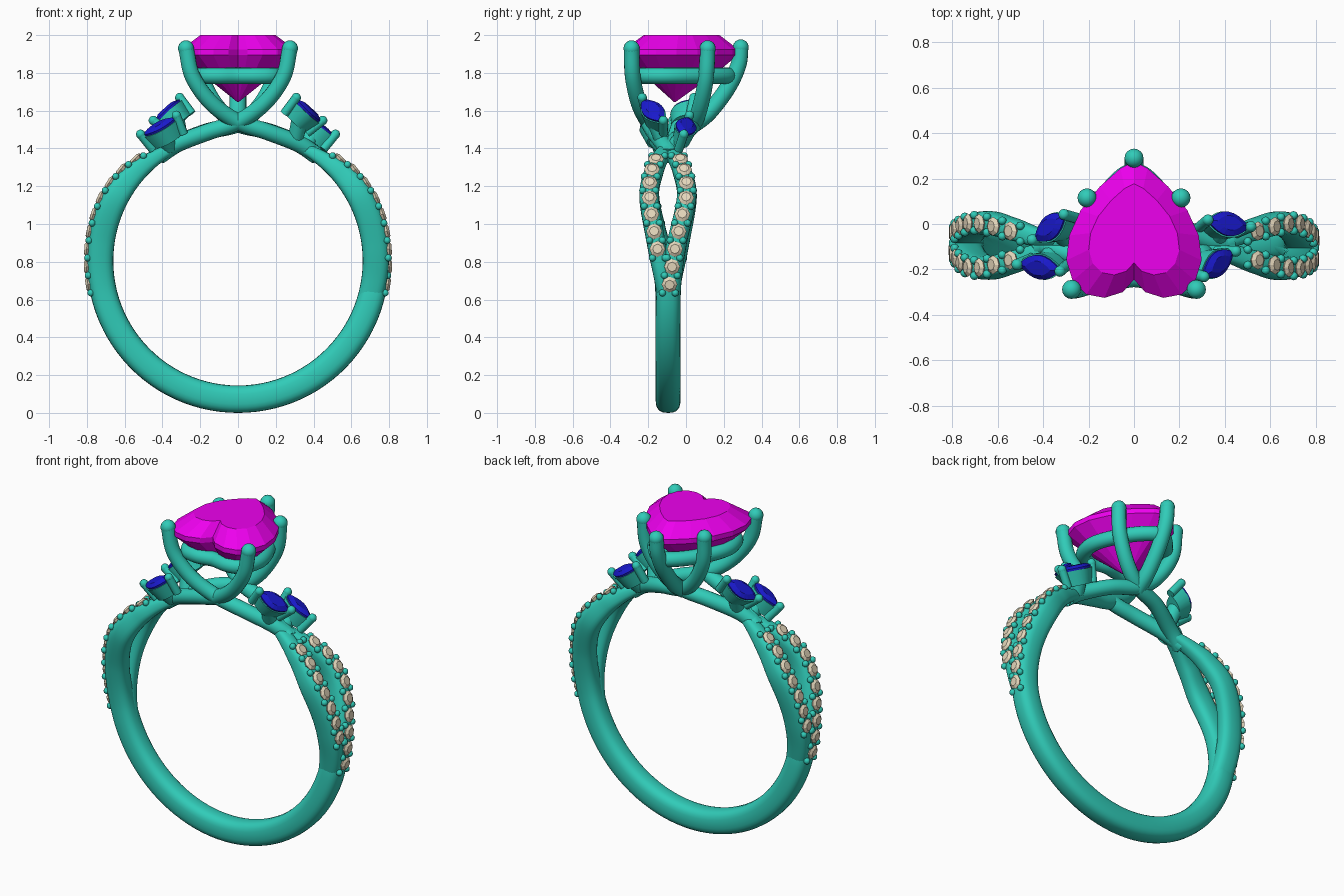
import bpy, bmesh, math
from mathutils import Vector, Matrix

if "Cube" in bpy.data.objects:
    bpy.data.objects.remove(bpy.data.objects["Cube"])

CY, CZ, R_IN = -0.095, 0.805, 0.66          # ring centre and inner radius


def material(name, rgb):
    m = bpy.data.materials.new(name)
    m.diffuse_color = (*rgb, 1)
    m.use_nodes = True
    m.node_tree.nodes["Principled BSDF"].inputs["Base Color"].default_value = m.diffuse_color
    return m


METAL = material("green_metal", (0.03, 0.60, 0.48))
PINK = material("magenta_gem", (0.85, 0.0, 0.85))
BLUE = material("blue_gem", (0.01, 0.01, 0.62))
TAN = material("tan_gem", (0.78, 0.68, 0.50))


def finish(name, bm, mat, smooth=True):
    bmesh.ops.recalc_face_normals(bm, faces=bm.faces[:])
    me = bpy.data.meshes.new(name)
    bm.to_mesh(me)
    bm.free()
    me.materials.append(mat)
    ob = bpy.data.objects.new(name, me)
    bpy.context.collection.objects.link(ob)
    if smooth:
        bpy.ops.object.select_all(action='DESELECT')
        ob.select_set(True)
        bpy.context.view_layer.objects.active = ob
        bpy.ops.object.shade_smooth_by_angle(angle=math.radians(40))
    return ob


def loft(bm, layers, closed=False):
    """Skin a stack of equal-length point loops."""
    rings = [[bm.verts.new(p) for p in layer] for layer in layers]
    pairs = list(zip(rings, rings[1:])) + ([(rings[-1], rings[0])] if closed else [])
    for a, b in pairs:
        for i in range(len(a)):
            j = (i + 1) % len(a)
            bm.faces.new((a[i], a[j], b[j], b[i]))
    if not closed:
        bm.faces.new(rings[0])
        bm.faces.new(rings[-1])


def smooth_path(keys, steps=8, closed=False):
    """Catmull-Rom curve through the keys (any dimension)."""
    k = [Vector(p) for p in keys]
    k = [k[-1]] + k + k[:2] if closed else [2 * k[0] - k[1]] + k + [2 * k[-1] - k[-2]]
    out = []
    for p0, p1, p2, p3 in zip(k, k[1:], k[2:], k[3:]):
        for s in range(steps):
            t = s / steps
            out.append(0.5 * (2 * p1 + (p2 - p0) * t + (2 * p0 - 5 * p1 + 4 * p2 - p3) * t * t
                              + (3 * p1 - p0 - 3 * p2 + p3) * t ** 3))
    return out if closed else out + [k[-2]]


def tube(bm, pts, r0, r1, closed=False, sides=16):
    """Round tube with linear taper."""
    n, layers, u = len(pts), [], Vector((0.31, 0.9, 0.2))
    for i, p in enumerate(pts):
        a, b = (pts[i - 1], pts[(i + 1) % n]) if closed else (pts[max(i - 1, 0)], pts[min(i + 1, n - 1)])
        t = (b - a).normalized()
        u = Vector((0, 0, 1)) if closed else (u - t * u.dot(t)).normalized()
        v, r = t.cross(u), r0 + (r1 - r0) * i / (n - 1)
        layers.append([p + r * (u * math.cos(q) + v * math.sin(q))
                       for q in (2 * math.pi * s / sides for s in range(sides))])
    loft(bm, layers, closed)


def ball(bm, p, r, seg=14):
    bmesh.ops.create_uvsphere(bm, u_segments=seg, v_segments=seg // 2 + 1, radius=r,
                              matrix=Matrix.Translation(p))


# ---- shank: keys are (angle from horizontal, y offset, half width, outer radius)
main = smooth_path([(-90, 0, .066, .805), (-55, 0, .066, .805), (-22, 0, .066, .802), (-8, .01, .062, .80),
                    (7, .045, .054, .80), (27, .098, .052, .80), (41, .075, .050, .775),
                    (50, .045, .046, .745), (61, 0, .042, .715)], 10)
short = smooth_path([(-22, .0, .040, .78), (-8, .025, .048, .795), (6, .06, .050, .80), (27, .10, .052, .80),
                     (41, .075, .050, .775), (50, .045, .046, .745), (61, 0, .042, .715)], 10)


def frame(key, side, sign):
    a = math.radians(key[0])
    return Vector((side * math.cos(a), 0, math.sin(a))), CY + side * sign * key[1]


def section(key, side, sign, sides=24):
    rad, y = frame(key, side, sign)
    mid, half = (R_IN + key[3]) / 2, (key[3] - R_IN) / 2
    pw = lambda c: math.copysign(abs(c) ** 0.75, c)
    return [Vector((0, y, CZ)) + rad * (mid + half * pw(math.cos(q))) + Vector((0, key[2] * pw(math.sin(q)), 0))
            for q in (2 * math.pi * s / sides for s in range(sides))]


bm = bmesh.new()
loft(bm, [section(k, -1, 1) for k in reversed(main)] + [section(k, 1, 1) for k in main[1:]])
finish("band", bm, METAL)
for side, label in ((1, "right"), (-1, "left")):
    bm = bmesh.new()
    loft(bm, [section(k, side, -1) for k in short])
    finish(label + "_split_strand", bm, METAL)

# ---- pave stones and their beads along both strands of each shoulder
gems, beads = bmesh.new(), bmesh.new()
for side in (1, -1):
    for keys, sign, count in ((main, 1, 9), (short, -1, 7)):
        for i in range(2 * count + 1):
            ang = 48 - 3.35 * i
            key = min(keys, key=lambda k: abs(k[0] - ang)).copy()
            key[0] = ang
            rad, y = frame(key, side, sign)
            p = Vector((0, y, CZ)) + rad * key[3]
            tan = Vector((-rad.z, 0, rad.x))
            if i % 2:
                loft(gems, [[p + rad * h + r * (tan * math.cos(q) + Vector((0, math.sin(q), 0)))
                             for q in (math.pi / 4 * s for s in range(8))]
                            for r, h in ((.02, -.03), (.042, .004), (.025, .016))])
            else:
                for d in (-.034, .034):
                    ball(beads, p + Vector((0, d, 0)) - rad * .003, .019, 10)
finish("pave_stones", gems, TAN, False)
finish("pave_beads", beads, METAL)

# ---- centre heart stone
half = [(0, -.245), (.05, -.30), (.13, -.325), (.21, -.31), (.27, -.25), (.298, -.16),
        (.285, -.05), (.235, .06), (.15, .165), (.06, .245), (0, .275)]
heart = half + [(-x, y) for x, y in half[-2:0:-1]]
bm = bmesh.new()
loft(bm, [[Vector((x * s, cy + (y - cy) * s, z)) for x, y in heart]
          for z, s, cy in ((2.0, .67, -.02), (1.925, 1, 0), (1.895, 1, 0), (1.80, .66, -.06), (1.645, .01, -.06))])
finish("heart_stone", bm, PINK, False)

# ---- gallery rail beneath the heart
rail = [(0, -.235), (.1, -.25), (.18, -.225), (.218, -.13), (.205, -.03), (.14, .10), (.06, .195), (0, .225)]
rail += [(-x, y) for x, y in rail[-2:0:-1]]
bm = bmesh.new()
tube(bm, smooth_path([(x, y, 1.785) for x, y in rail], 5, True), .043, .043, True)
finish("gallery_rail", bm, METAL)

# ---- prongs: each grows from the opposite shoulder and crosses at the middle
front = [(.42, -.08, 1.36), (.32, -.12, 1.425), (.15, -.17, 1.49), (0, -.20, 1.54), (-.14, -.25, 1.64),
         (-.24, -.282, 1.78), (-.275, -.288, 1.93)]
back = [(.42, -.10, 1.36), (.32, -.07, 1.425), (.16, 0, 1.49), (0, .04, 1.53), (-.11, .075, 1.62),
        (-.19, .105, 1.77), (-.207, .115, 1.93)]
tip = [(0, .03, 1.52), (0, .12, 1.59), (0, .22, 1.72), (0, .277, 1.84), (0, .29, 1.935)]
for name, keys, sides in (("front", front, (1, -1)), ("back", back, (1, -1)), ("tip", tip, (1,))):
    for m in sides:
        pts = smooth_path([(x * m, y, z) for x, y, z in keys])
        bm = bmesh.new()
        tube(bm, pts, .046, .041)
        ball(bm, pts[-1], .0425, 16)
        finish(name + "_prong_" + ("a" if m == 1 else "b"), bm, METAL)

# ---- marquise side stones, turned half round for the other shoulder
ts = [-1 + i / 4 for i in range(9)]
leaf = [(t * .105, .056 * (1 - t * t)) for t in ts] + [(t * .105, -.056 * (1 - t * t)) for t in ts[-2:0:-1]]
turn = Matrix.Translation((0, CY, 0)) @ Matrix.Rotation(math.pi, 4, 'Z') @ Matrix.Translation((0, -CY, 0))
for label, pos, axis, normal, foot in (
        ("upper", (.37, -.175, 1.60), (.15, .12, -.13), (.6, -.12, .7), (.30, -.12, 1.43)),
        ("lower", (.415, .0, 1.515), (.19, -.03, -.10), (.38, .28, .85), (.36, -.07, 1.40))):
    a = Vector(axis).normalized()
    n = Vector(normal)
    n = (n - a * n.dot(a)).normalized()
    b = n.cross(a)
    for side, turned in (("right", Matrix.Identity(4)), ("left", turn)):
        at = lambda x, y, h: turned @ (Vector(pos) + a * x + b * y + n * h)
        ring = lambda s, h: [at(x * s, y * s, h) for x, y in leaf]
        bm = bmesh.new()
        loft(bm, [ring(.9, -.03), ring(1, .004), ring(.6, .02)])
        finish(f"{side}_{label}_marquise", bm, BLUE, False)
        bm = bmesh.new()
        loft(bm, [ring(.82, -.095), ring(1.08, -.008), ring(.95, -.008), ring(.85, -.03)])
        tube(bm, [at(0, 0, -.06), turned @ Vector(foot)], .045, .04)
        for e in (-.108, .108):
            tube(bm, [at(e * .85, 0, -.095), at(e, 0, .012)], .024, .024, sides=12)
            ball(bm, at(e, 0, .012), .025, 12)
        finish(f"{side}_{label}_bezel", bm, METAL)
